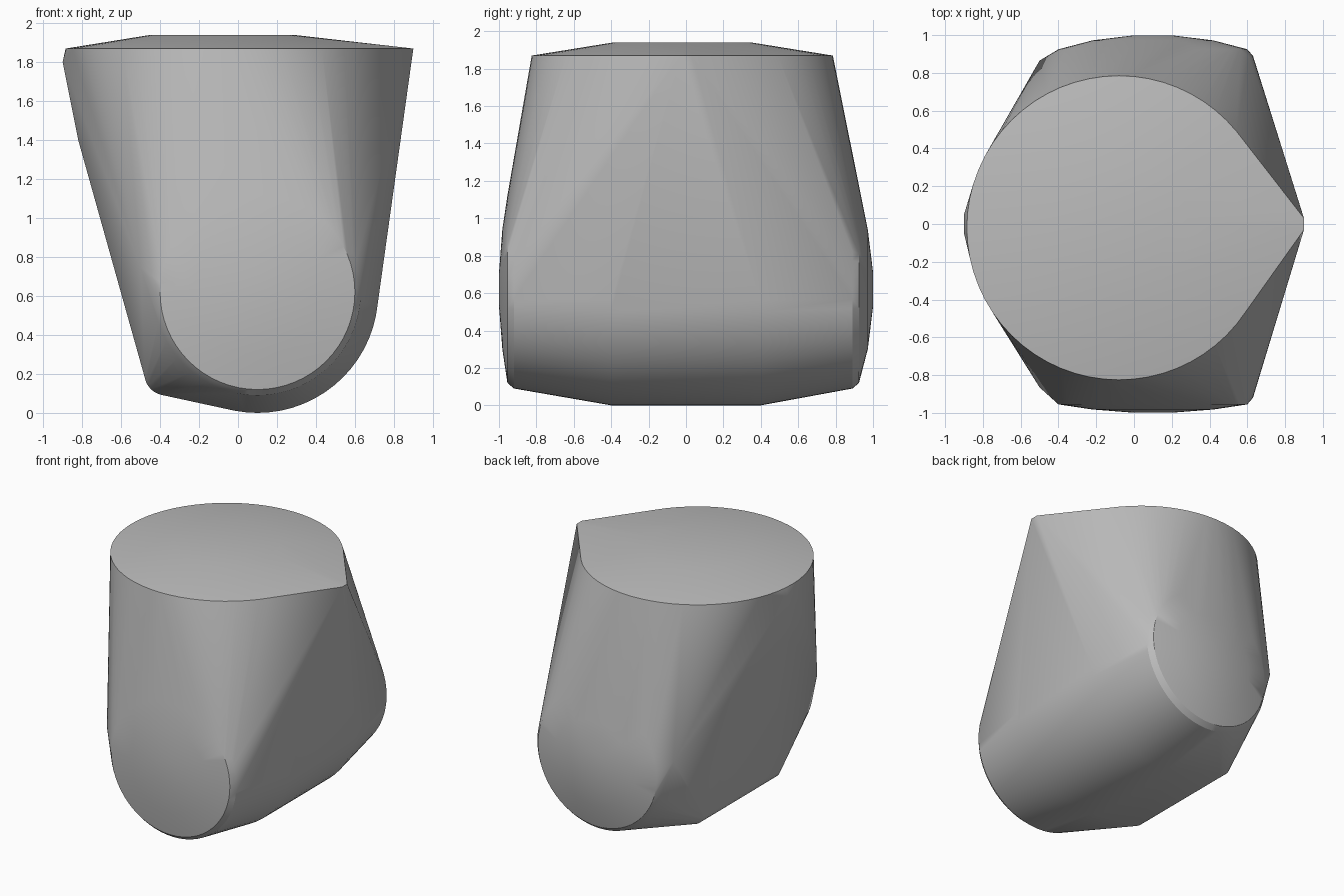
import bpy, bmesh
from math import sin, cos, tau, radians

cube = bpy.data.objects.get("Cube")
if cube:
    bpy.data.objects.remove(cube)

grey = bpy.data.materials.new("plain grey")
grey.use_nodes = True
grey.diffuse_color = (0.5, 0.5, 0.5, 1)
grey.node_tree.nodes["Principled BSDF"].inputs["Base Color"].default_value = (0.5, 0.5, 0.5, 1)

points = []


def flat_ring(x, y, z, r, n=64):
    points.extend((x + r * cos(tau * i / n), y + r * sin(tau * i / n), z) for i in range(n))


def upright_ring(x, y, z, r, n=64):
    points.extend((x + r * cos(tau * i / n), y, z + r * sin(tau * i / n)) for i in range(n))


# Round top with a shallow raised centre
flat_ring(-0.08, -0.02, 1.87, 0.805)
flat_ring(-0.08, -0.02, 1.94, 0.37)

# Lower barrel lying along y, with bevelled and domed ends
upright_ring(0.1, -0.4, 0.62, 0.62)
upright_ring(0.1, 0.4, 0.62, 0.62)
for side, shift in ((-1, 0.0), (1, 0.03)):
    upright_ring(0.1, side * (0.92 - shift), 0.62, 0.53)
    upright_ring(0.1, side * (0.955 - shift), 0.62, 0.5)
    upright_ring(0.1, side * (0.982 - shift / 3), 0.62, 0.32)
    upright_ring(0.1, side * 0.999, 0.62, 0.1)
    # Rounded lower ridge on the -x side
    upright_ring(-0.37, side * 0.46, 0.2, 0.11, 32)
    # Shoulder, pointed spout and the swelling opposite it
    points.append((-0.5, side * 0.865, 0.75))
    points.append((0.9, side * 0.03, 1.87))
    points.append((-0.9, side * 0.05, 1.8))
    points.append((-0.82, side * 0.1, 1.4))

# Wrap all sections in one taut skin
bm = bmesh.new()
for p in points:
    bm.verts.new(p)
hull = bmesh.ops.convex_hull(bm, input=bm.verts[:])
inner = {g for g in hull["geom_interior"] + hull["geom_unused"] if isinstance(g, bmesh.types.BMVert)}
bmesh.ops.delete(bm, geom=list(inner), context="VERTS")
bmesh.ops.remove_doubles(bm, verts=bm.verts[:], dist=0.002)
bmesh.ops.dissolve_limit(bm, angle_limit=radians(0.5), verts=bm.verts[:], edges=bm.edges[:])
bmesh.ops.recalc_face_normals(bm, faces=bm.faces[:])

mesh = bpy.data.meshes.new("body")
bm.to_mesh(mesh)
bm.free()
mesh.materials.append(grey)
body = bpy.data.objects.new("body", mesh)
bpy.context.collection.objects.link(body)
bpy.context.view_layer.objects.active = body
body.select_set(True)
bpy.ops.object.shade_smooth_by_angle(angle=radians(30))
